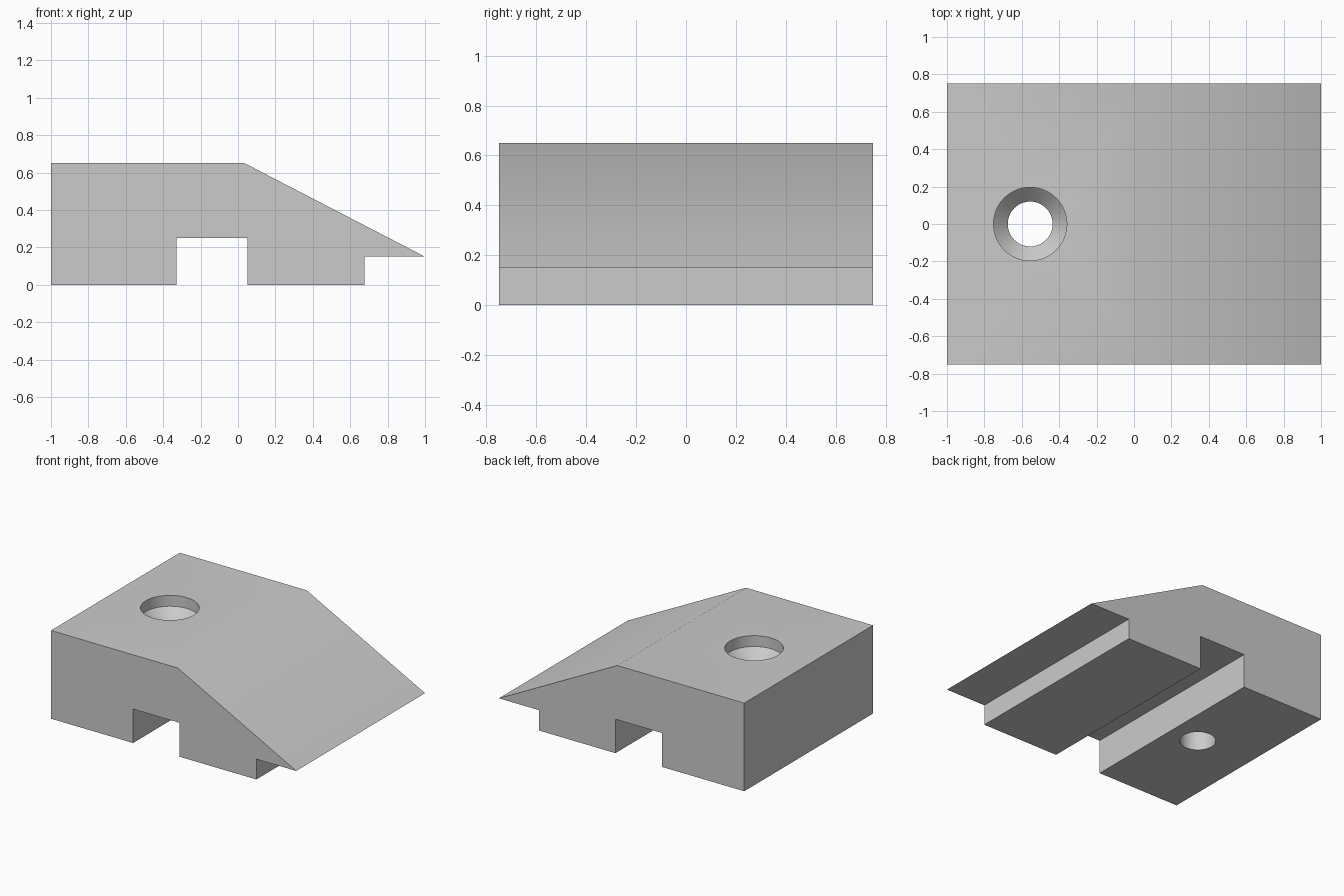
import bpy
import bmesh

if "Cube" in bpy.data.objects:
    bpy.data.objects.remove(bpy.data.objects["Cube"], do_unlink=True)

DEPTH = 1.5
HOLE_X = -0.555

# Plain grey finish
grey = bpy.data.materials.new("light_grey")
grey.use_nodes = True
colour = (0.6, 0.6, 0.6, 1)
grey.diffuse_color = colour
grey.node_tree.nodes["Principled BSDF"].inputs["Base Color"].default_value = colour


def new_object(name, bm):
    bmesh.ops.recalc_face_normals(bm, faces=bm.faces[:])
    mesh = bpy.data.meshes.new(name)
    bm.to_mesh(mesh)
    bm.free()
    mesh.materials.append(grey)
    obj = bpy.data.objects.new(name, mesh)
    bpy.context.collection.objects.link(obj)
    return obj


# Clamp body: slotted and stepped side profile, extruded front to back
profile = [(-1, 0), (-0.33, 0), (-0.33, 0.25), (0.05, 0.25), (0.05, 0),
           (0.675, 0), (0.675, 0.15), (1, 0.15), (0.035, 0.65), (-1, 0.65)]
bm = bmesh.new()
face = bm.faces.new([bm.verts.new((x, -DEPTH / 2, z)) for x, z in profile])
swept = bmesh.ops.extrude_face_region(bm, geom=[face])["geom"]
bmesh.ops.translate(bm, vec=(0, DEPTH, 0),
                    verts=[v for v in swept if isinstance(v, bmesh.types.BMVert)])
body = new_object("clamp_body", bm)

# Screw hole cutter: bore, countersink cone and wide recess as stacked rings
bm = bmesh.new()
rings = []
for radius, z in [(0.12, -0.1), (0.12, 0.495), (0.196, 0.57), (0.196, 0.8)]:
    ring = bmesh.ops.create_circle(bm, segments=64, radius=radius)["verts"]
    bmesh.ops.translate(bm, verts=ring, vec=(HOLE_X, 0, z))
    rings.append(ring)
for low, high in zip(rings, rings[1:]):
    for i in range(len(low)):
        bm.faces.new((low[i - 1], low[i], high[i], high[i - 1]))
bm.faces.new(rings[0])
bm.faces.new(rings[-1])
cutter = new_object("screw_hole_cutter", bm)

# Cut the hole, then drop the cutter
bpy.ops.object.select_all(action="DESELECT")
body.select_set(True)
bpy.context.view_layer.objects.active = body
cut = body.modifiers.new("screw_hole", "BOOLEAN")
cut.operation = "DIFFERENCE"
cut.solver = "EXACT"
cut.object = cutter
bpy.ops.object.modifier_apply(modifier=cut.name)
bpy.data.objects.remove(cutter, do_unlink=True)
bpy.ops.object.shade_smooth_by_angle(angle=0.5)
